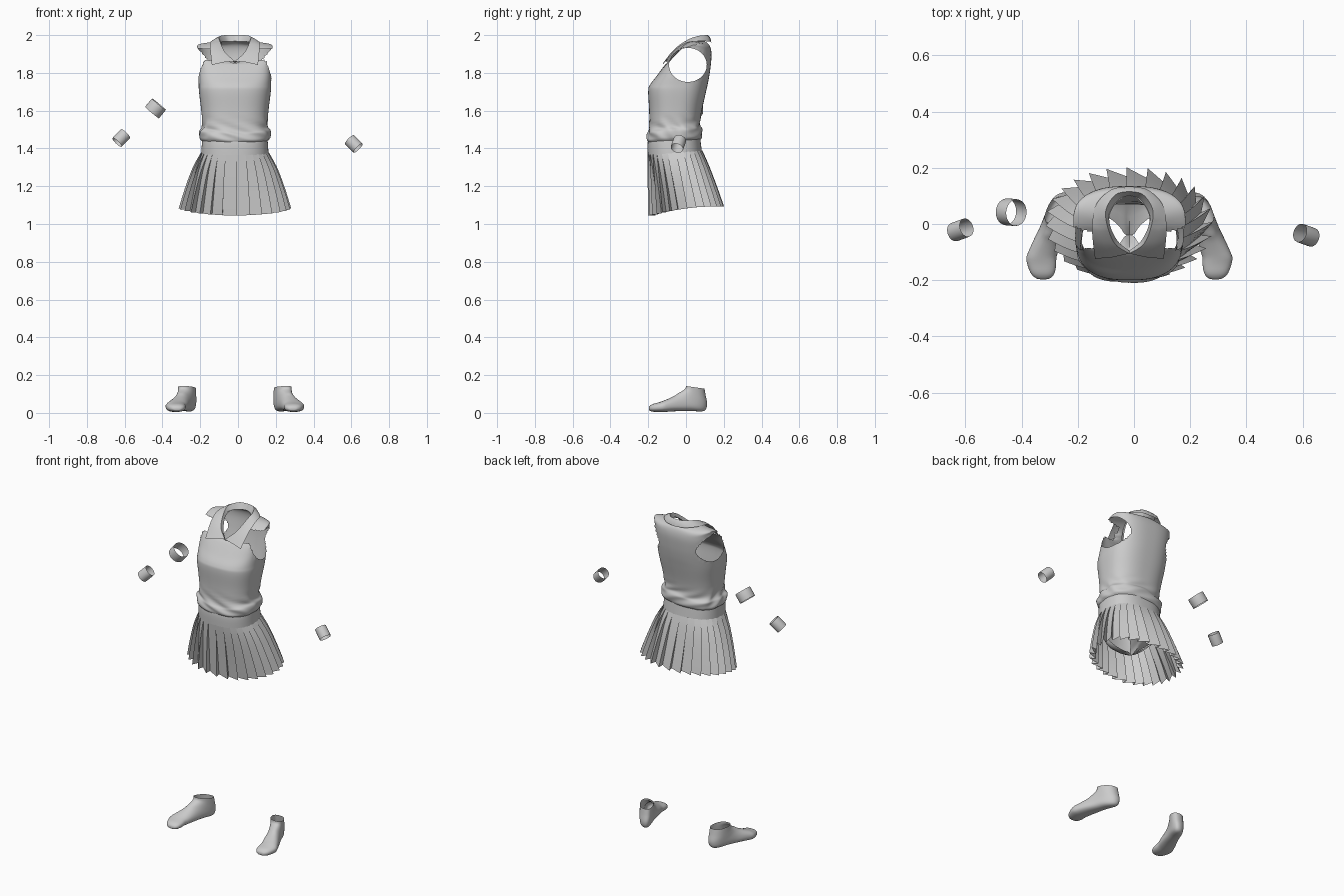
import bpy, bmesh
from math import sin, cos, pi, radians, copysign
from mathutils import Vector

if "Cube" in bpy.data.objects:
    bpy.data.objects.remove(bpy.data.objects["Cube"])

CX = -0.0165          # the outfit's mirror plane


def spow(v, e):
    return copysign(abs(v) ** e, v)


def spline(keys, steps):
    """Catmull-Rom through a list of equal-length tuples."""
    out = []
    for i in range(len(keys) - 1):
        p = [keys[max(0, i - 1)], keys[i], keys[i + 1], keys[min(len(keys) - 1, i + 2)]]
        for s in range(steps):
            t = s / steps
            out.append(tuple(0.5 * (2 * b + (c - a) * t + (2 * a - 5 * b + 4 * c - d) * t * t
                                    + (3 * b - a - 3 * c + d) * t ** 3) for a, b, c, d in zip(*p)))
    return out + [tuple(keys[-1])]


def loft(name, rows, closed=True, cap=False, angle=40, edit=None):
    """Skin rows of points into a surface; edit(bm) can trim it."""
    bm = bmesh.new()
    vs = [[bm.verts.new(p) for p in r] for r in rows]
    n = len(rows[0])
    for a, b in zip(vs, vs[1:]):
        for j in range(n if closed else n - 1):
            k = (j + 1) % n
            bm.faces.new((a[j], a[k], b[k], b[j]))
    if cap:
        bm.faces.new(vs[-1])
    if edit:
        edit(bm)
    bmesh.ops.recalc_face_normals(bm, faces=bm.faces[:])
    me = bpy.data.meshes.new(name)
    bm.to_mesh(me)
    bm.free()
    ob = bpy.data.objects.new(name, me)
    bpy.context.collection.objects.link(ob)
    bpy.ops.object.select_all(action='DESELECT')
    ob.select_set(True)
    bpy.context.view_layer.objects.active = ob
    bpy.ops.object.shade_smooth_by_angle(angle=radians(angle))
    return ob


def ring(zf, zb, lift, hx, yf, yb, n=2.6, count=112):
    """Rounded-box body section, tilted front to back, raised at the sides."""
    pts = []
    for j in range(count):
        a = 2 * pi * j / count
        s = spow(sin(a), 2 / n)
        pts.append((CX + hx * spow(cos(a), 2 / n), (yf + yb) / 2 + (yb - yf) / 2 * s,
                    zf + (zb - zf) * (s + 1) / 2 + lift * abs(cos(a)) ** 3))
    return pts


# Sleeveless shirt with armholes cut out
shirt_keys = [
    (1.435, 1.445, 0.00, .176, -.200, .076, 2.5),
    (1.450, 1.460, 0.00, .186, -.207, .084, 2.5),
    (1.480, 1.495, 0.00, .186, -.205, .084, 2.5),
    (1.510, 1.525, 0.00, .172, -.195, .074, 2.5),
    (1.600, 1.600, 0.00, .178, -.195, .084, 2.5),
    (1.700, 1.700, 0.00, .190, -.200, .106, 2.6),
    (1.735, 1.765, 0.00, .192, -.192, .120, 2.6),
    (1.780, 1.830, 0.03, .196, -.158, .130, 2.6),
    (1.825, 1.900, 0.06, .197, -.125, .135, 2.6),
    (1.848, 1.945, 0.045, .188, -.106, .125, 2.5),
    (1.852, 1.968, 0.045, .075, -.095, .100, 1.8),
]
shirt_rows = []
for k in spline(shirt_keys, 6):
    row = ring(*k)
    w = max(0, 1 - abs(k[0] - 1.49) / .09)          # creases gathered at the waist
    shirt_rows.append([(x + w * .005 * sin(9 * y * 8 + 60 * z),
                        y + w * .004 * sin(40 * x + 110 * z),
                        z + w * .008 * sin(14 * x + 9 * y)) for x, y, z in row])

ARM_Y, ARM_Z, ARM_RY, ARM_RZ = .01, 1.842, .1, .09


def cut_armholes(bm):
    def d(p):
        return (((p.y - ARM_Y) / ARM_RY) ** 2 + ((p.z - ARM_Z) / ARM_RZ) ** 2) ** .5
    gone = [f for f in bm.faces
            if abs(f.calc_center_median().x - CX) > .1 and d(f.calc_center_median()) < 1]
    rim = {v for f in gone for v in f.verts if any(g not in set(gone) for g in v.link_faces)}
    for v in rim:                                   # snap the rim to a clean ellipse
        r = d(v.co)
        v.co.y = ARM_Y + (v.co.y - ARM_Y) / r
        v.co.z = ARM_Z + (v.co.z - ARM_Z) / r
    bmesh.ops.delete(bm, geom=gone, context='FACES')


loft("shirt", shirt_rows, edit=cut_armholes)

# Folded collar: inner stand, fold line and outer leaf
stand = [(0, -.095, 1.85), (-.042, -.06, 1.89), (-.07, 0, 1.945), (-.065, .05, 1.965),
         (-.035, .09, 1.965), (0, .10, 1.965)]
fold = [(0, -.105, 1.862), (-.052, -.07, 1.91), (-.08, 0, 1.97), (-.082, .055, 1.993),
        (-.048, .105, 2.0), (0, .116, 2.0)]
leaf = [(-.122, -.124, 1.842), (-.13, -.06, 1.918), (-.132, 0, 1.958), (-.118, .07, 1.968),
        (-.065, .122, 1.966), (0, .134, 1.962)]


def both_sides(keys):
    half = spline(keys, 6)
    full = half + [(-x, y, z) for x, y, z in half[-2::-1]]
    return [(x + CX, y, z) for x, y, z in full]


s, f, o = map(both_sides, (stand, fold, leaf))
mid = []
for a, b in zip(f, o):
    m = (Vector(a) + Vector(b)) / 2
    mid.append((m.x, m.y - (.004 if m.y < 0 else -.004), m.z + .004))
loft("collar", [s, f, mid, o], closed=False, angle=50)

# Skirt yoke
yoke = [(1.485, 1.50, 0, .168, -.192, .07, 2.5), (1.43, 1.44, 0, .174, -.203, .077, 2.5),
        (1.365, 1.385, 0, .178, -.203, .084, 2.4)]
loft("skirt_yoke", [ring(*k) for k in spline(yoke, 4)])

# Knife-pleated skirt
PLEATS = 28
skirt_keys = [(1.368, 1.388, 0, .178, -.202, .085, .002, 2.4),
              (1.28, 1.31, .003, .216, -.196, .114, .008, 2.3),
              (1.16, 1.20, .006, .252, -.188, .150, .014, 2.2),
              (1.045, 1.092, .014, .280, -.182, .184, .018, 2.15)]
skirt_rows = []
for zf, zb, lift, hx, yf, yb, amp, n in spline(skirt_keys, 3):
    row = []
    for i in range(PLEATS):
        for u, off in ((i, -amp), (i + 1.12, amp)):
            a = 2 * pi * u / PLEATS
            c, q = spow(cos(a), 2 / n), spow(sin(a), 2 / n)
            row.append((CX + (hx + off) * c, (yf + yb) / 2 + ((yb - yf) / 2 + off) * q,
                        zf + (zb - zf) * (q + 1) / 2 + lift * abs(c) ** 2))
    skirt_rows.append(row)
loft("pleated_skirt", skirt_rows, angle=25)

# Briefs under the skirt: both panels meet in a narrow strip between the leg holes
legs = []
for j in range(112):
    a = 2 * pi * j / 112
    w = max(0, abs(cos(a)) - .1)
    legs.append((CX + .172 * cos(a), -.04 + .15 * sin(a) * w ** .7, 1.13 + .15 * abs(cos(a)) ** .9))
hip = ring(1.30, 1.30, 0, .176, -.19, .095, 2.3)
low = ring(1.21, 1.21, .075, .176, -.165, .095, 2.2)
brief_keys = [ring(1.40, 1.40, 0, .168, -.193, .072, 2.4), hip, low, legs]
columns = [spline(col, 4) for col in zip(*brief_keys)]
loft("briefs", list(zip(*columns)))


# Arm band and wrist bands: open tubes
def band(name, centre, axis, radius, length):
    rot = Vector(axis).to_track_quat('Z', 'Y')
    rows = []
    for t, k in ((-.5, .98), (-.4, 1), (.4, 1), (.5, .98)):
        rows.append([Vector(centre) + rot @ Vector((radius * k * cos(2 * pi * j / 32),
                     radius * k * sin(2 * pi * j / 32), length * t)) for j in range(32)])
    loft(name, rows)


band("arm_band", (-.437, .042, 1.612), (.62, -.05, .75), .048, .058)
band("left_wrist_band", (-.618, -.021, 1.455), (.66, .24, .68), .034, .066)
band("right_wrist_band", (.613, -.04, 1.424), (-.66, .24, .66), .034, .066)

# Ankle shoes: sections (instep y, z, heel/sole y, z, half width) turning from ankle to toe
shoe_keys = [(.000, .142, .098, .128, .042), (-.004, .128, .104, .092, .042),
             (-.020, .116, .112, .045, .042), (-.040, .105, .095, .010, .042),
             (-.062, .090, .025, .010, .044), (-.100, .072, -.050, .009, .051),
             (-.140, .057, -.120, .005, .053), (-.175, .047, -.172, .006, .043),
             (-.192, .036, -.193, .012, .026), (-.197, .027, -.197, .018, .009)]
for name, side in (("left_shoe", -1), ("right_shoe", 1)):
    rows = []
    for ty, tz, by, bz, w in spline(shoe_keys, 4):
        row = []
        for j in range(32):
            a = 2 * pi * j / 32
            t = (spow(sin(a), .85) + 1) / 2
            y = by + (ty - by) * t
            bend = .253 + .36 * (.05 - max(y, -.12)) - .1 * max(0, -.12 - y)
            row.append((CX + side * (bend + w * spow(cos(a), .85)), y, bz + (tz - bz) * t))
        rows.append(row)
    loft(name, rows, cap=True, angle=50)
